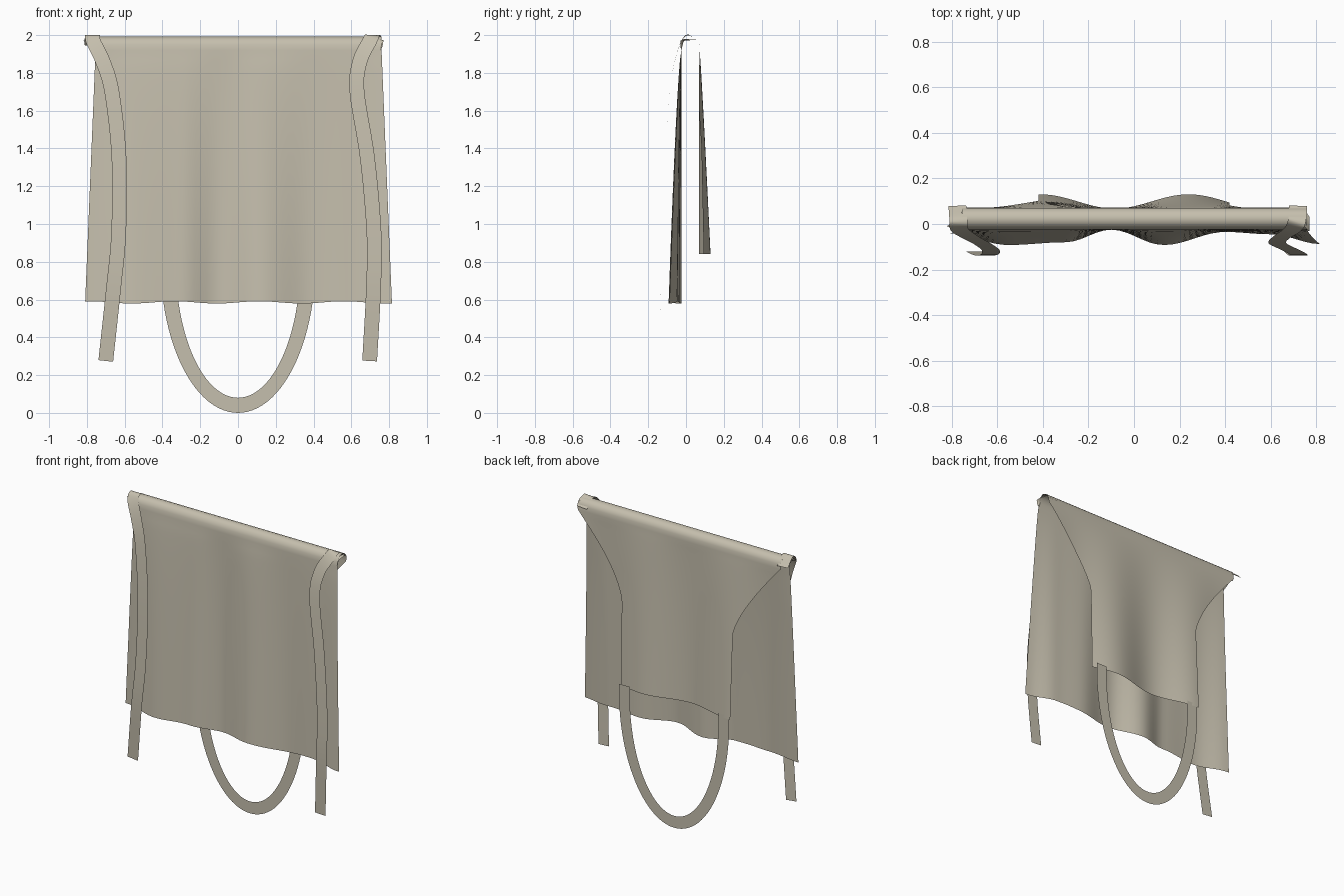
import bpy, math
from mathutils import Vector

if "Cube" in bpy.data.objects:
    bpy.data.objects.remove(bpy.data.objects["Cube"])

cloth = bpy.data.materials.new("beige cloth")
cloth.diffuse_color = (0.56, 0.52, 0.42, 1)
cloth.use_nodes = True
cloth.node_tree.nodes["Principled BSDF"].inputs["Base Color"].default_value = cloth.diffuse_color


def sheet(name, rows):
    """Join equal-length rows of points into a smooth cloth sheet."""
    n = len(rows[0])
    verts = [p for r in rows for p in r]
    faces = [(i * n + j, i * n + j + 1, (i + 1) * n + j + 1, (i + 1) * n + j)
             for i in range(len(rows) - 1) for j in range(n - 1)]
    me = bpy.data.meshes.new(name)
    me.from_pydata(verts, [], faces)
    me.materials.append(cloth)
    for p in me.polygons:
        p.use_smooth = True
    ob = bpy.data.objects.new(name, me)
    bpy.context.collection.objects.link(ob)
    return ob


def spline(pts, steps):
    """Catmull-Rom curve through the points."""
    p = [Vector(q) for q in pts]
    p = [2 * p[0] - p[1]] + p + [2 * p[-1] - p[-2]]
    out = []
    for i in range(1, len(p) - 2):
        a, b, c, d = p[i - 1:i + 3]
        for k in range(steps):
            t = k / steps
            out.append(0.5 * (2 * b + (c - a) * t + (2 * a - 5 * b + 4 * c - d) * t * t
                              + (3 * b - a - 3 * c + d) * t ** 3))
    return out + [p[-2]]


# depth of the front hem along the width (x, y)
HEM = [(-0.82, -0.04), (-0.55, -0.092), (-0.3, -0.08), (-0.1, -0.025), (0.13, -0.092),
       (0.4, -0.035), (0.6, -0.045), (0.82, -0.088)]


def hem_y(x):
    for (a, ya), (b, yb) in zip(HEM, HEM[1:]):
        if x <= b:
            t = (1 - math.cos(math.pi * max(0, (x - a) / (b - a)))) / 2
            return ya + (yb - ya) * t
    return HEM[-1][1]


N = 48
U = [-1 + 2 * j / N for j in range(N + 1)]
rows = []
# skirt panel, from the wavy hem up to the fold
for i in range(24):
    s = 1 - i / 24
    row = []
    for u in U:
        x = u * (0.757 + 0.055 * s) + 0.003
        row.append((x, -0.025 + (hem_y(x) + 0.025) * s ** 0.7,
                    1.92 - 1.335 * s + 0.006 * s * math.sin(14 * x)))
    rows.append(row)
# rounded fold over the top
for y, z in [(-0.025, 1.92), (-0.024, 1.95), (-0.012, 1.975), (0.005, 1.988), (0.025, 1.992),
             (0.045, 1.986), (0.062, 1.972), (0.071, 1.95)]:
    rows.append([(u * 0.757 + 0.003, y, z) for u in U])
# bib hanging behind, with curved sides
for i in range(29):
    s = i / 28
    z = 1.92 - 1.08 * s
    t = max(0, (z - 1.40) / 0.52)
    hw = 0.42 + 0.335 * t ** 1.4
    row = []
    for u in U:
        x = u * hw
        wave = math.cos(2 * math.pi * (x - 0.24) / 0.65)
        row.append((x, 0.072 + 0.027 * s + 0.031 * wave * s ** 0.8, z))
    rows.append(row)
sheet("apron_body", rows)

# neck loop: half-ellipse ribbon below the bib
loop = []
for k in range(49):
    a = math.pi * (1 + k / 48)
    loop.append([(r * math.cos(a), 0.127, 0.8 + d * math.sin(a))
                 for r, d in ((0.41, 0.8), (0.33, 0.72))])
tops = [[(s * 0.41, 0.127, 0.86), (s * 0.33, 0.127, 0.86)] for s in (-1, 1)]
sheet("neck_loop", [tops[0]] + loop + [tops[1]])

# waist ties: ribbons crossing the fold and hanging in front
TIES = {
    "tie_left": [(-0.775, 0.08, 1.945), (-0.77, 0.015, 2.0), (-0.765, -0.025, 1.965),
                 (-0.715, -0.06, 1.86), (-0.668, -0.085, 1.70), (-0.63, -0.113, 1.35),
                 (-0.632, -0.132, 0.95), (-0.66, -0.137, 0.65), (-0.70, -0.12, 0.275)],
    "tie_right": [(0.72, 0.08, 1.945), (0.715, 0.015, 2.0), (0.695, -0.025, 1.965),
                  (0.645, -0.06, 1.86), (0.63, -0.085, 1.70), (0.685, -0.113, 1.35),
                  (0.72, -0.132, 0.95), (0.717, -0.137, 0.65), (0.697, -0.12, 0.275)],
}
for name, pts in TIES.items():
    c = spline(pts, 6)
    rib = []
    for i, p in enumerate(c):
        d = c[min(i + 1, len(c) - 1)] - c[max(i - 1, 0)]
        w = Vector((1, 0, 0))
        w = (w - d * (w.dot(d) / d.dot(d))).normalized() * 0.039
        rib.append([p - w, p + w])
    sheet(name, rib)

# pinched fabric corners at the two ends of the fold
for side, tip in ((-1, (-0.82, -0.01, 1.97)), (1, (0.81, -0.085, 1.93))):
    sheet("corner_left" if side < 0 else "corner_right",
          [[(side * 0.75, 0.06, 1.975), (side * 0.75, -0.01, 1.98), (side * 0.755, -0.025, 1.92)],
           [(side * 0.77, 0.03, 1.975), tip if side < 0 else (0.77, -0.03, 1.97),
            (side * 0.765, -0.03, 1.94)]])
